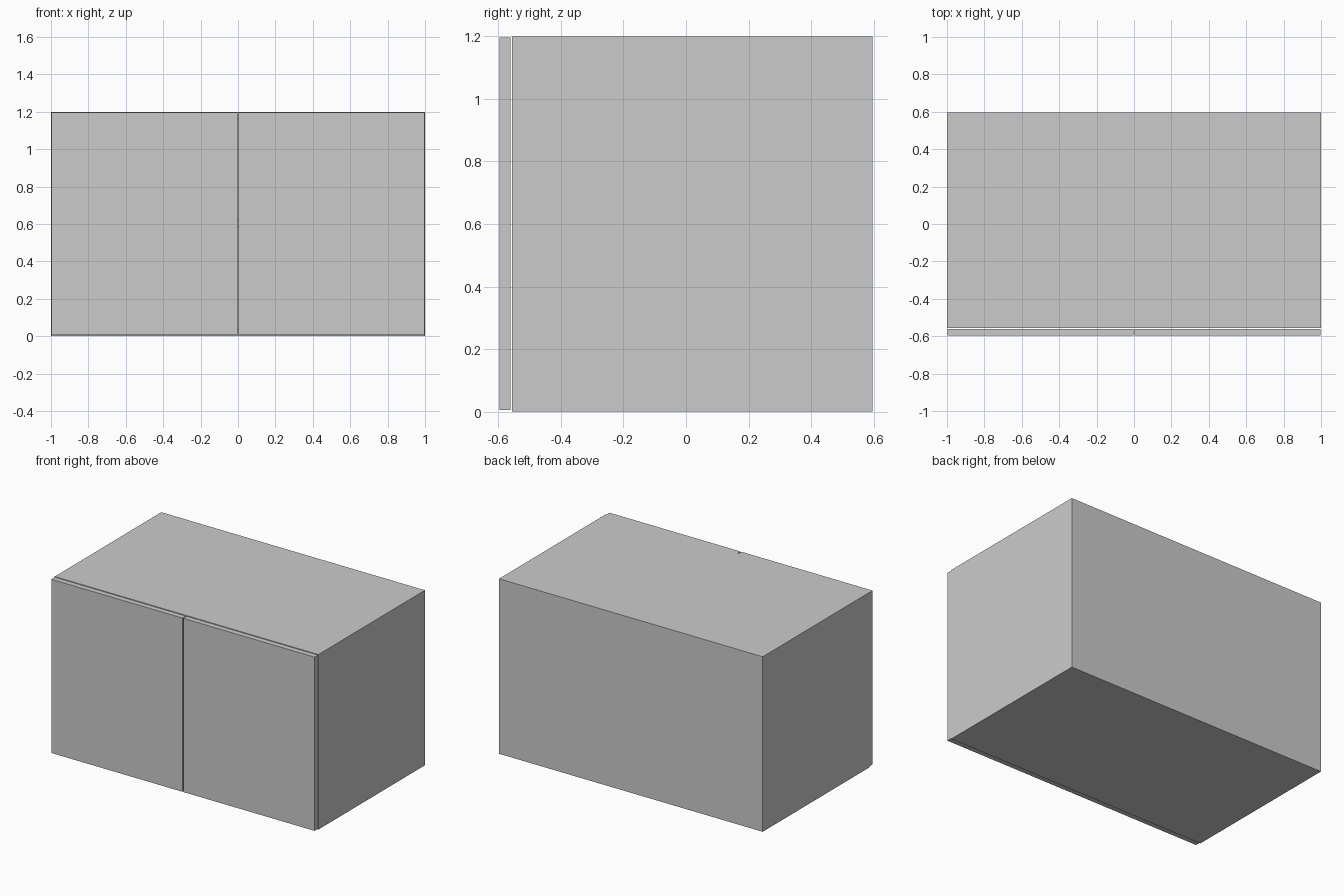
import bpy, bmesh

if "Cube" in bpy.data.objects:
    bpy.data.objects.remove(bpy.data.objects["Cube"])

W, H, D = 1.0, 1.2, 0.597      # half width, height, half depth
T = 0.036                      # board thickness
FRONT = -D + T + 0.004         # front edge of the carcass


def box(name, lo, hi, open_front=False):
    """Axis-aligned box between two corners, optionally open towards -y."""
    bm = bmesh.new()
    bmesh.ops.create_cube(bm, size=1)
    for v in bm.verts:
        v.co = [hi[i] if v.co[i] > 0 else lo[i] for i in range(3)]
    if open_front:
        bm.normal_update()
        faces = [f for f in bm.faces if f.normal.y < -0.9]
        bmesh.ops.delete(bm, geom=faces, context='FACES_ONLY')
    mesh = bpy.data.meshes.new(name)
    bm.to_mesh(mesh)
    bm.free()
    obj = bpy.data.objects.new(name, mesh)
    bpy.context.collection.objects.link(obj)
    return obj


# Hollow carcass, open at the front
carcass = box("carcass", (-W, FRONT, 0), (W, D, H), open_front=True)
shell = carcass.modifiers.new("board_thickness", 'SOLIDIFY')
shell.thickness = T
shell.offset = -1
shell.use_even_offset = True

# Middle shelf
box("shelf", (-W + T, FRONT, 0.585), (W - T, D - T, 0.585 + T))

# Two doors with narrow gaps around them
for name, x0, x1 in (("left_door", -W + 0.002, -0.003),
                     ("right_door", 0.003, W - 0.002)):
    box(name, (x0, -D, 0.006), (x1, -D + T, H - 0.003))
